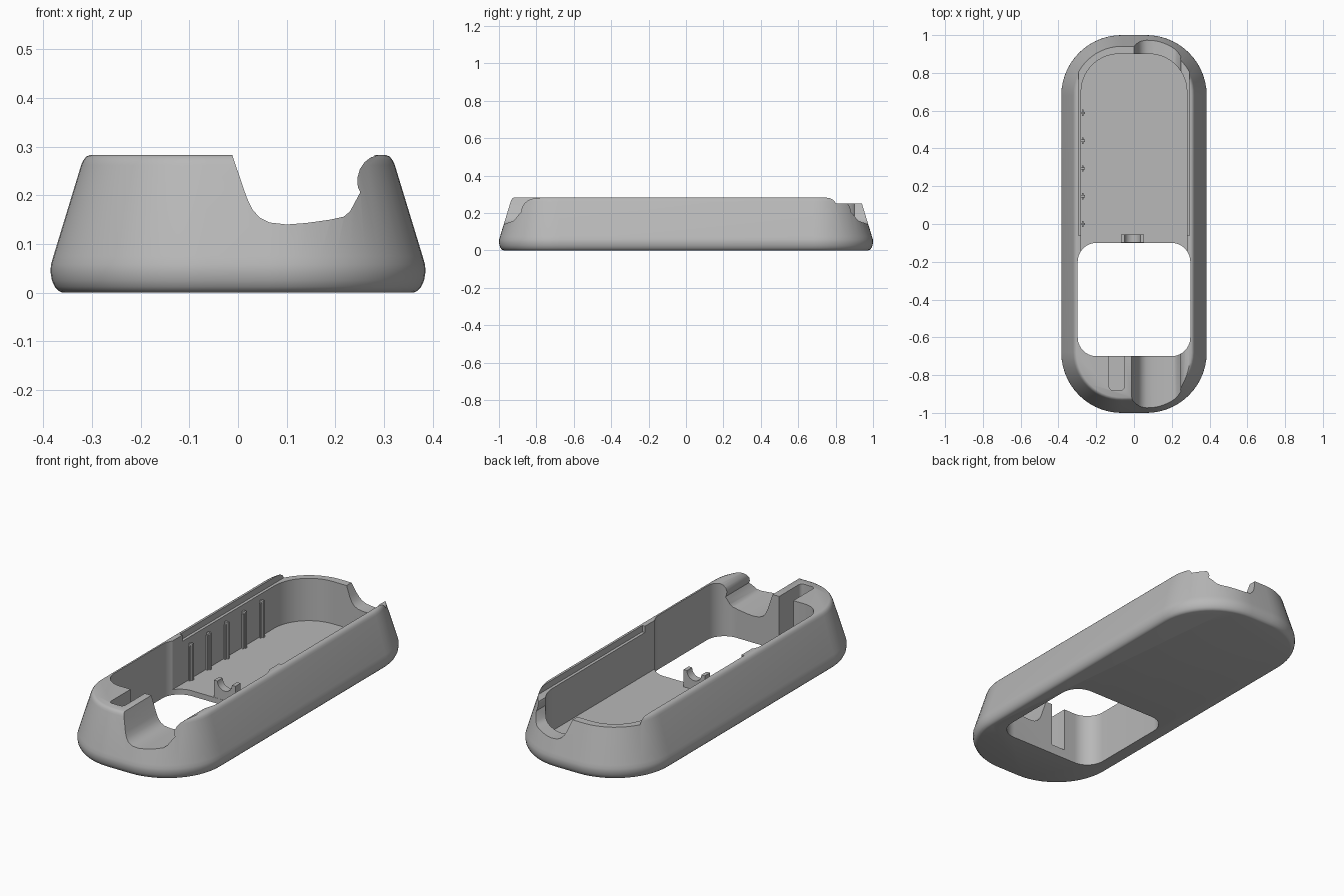
import bpy, bmesh
from math import radians, sin, cos, pi

cube = bpy.data.objects.get("Cube")
if cube:
    bpy.data.objects.remove(cube, do_unlink=True)

grey = bpy.data.materials.new("plain_grey")
grey.use_nodes = True
colour = (0.48, 0.48, 0.48, 1)
grey.diffuse_color = colour
grey.node_tree.nodes["Principled BSDF"].inputs["Base Color"].default_value = colour


def rounded_rect(x0, x1, y0, y1, r, steps=14):
    """Counter-clockwise outline with round corners."""
    corners = [(x1 - r, y1 - r), (x0 + r, y1 - r), (x0 + r, y0 + r), (x1 - r, y0 + r)]
    return [(cx + r * cos((k + i / steps) * pi / 2), cy + r * sin((k + i / steps) * pi / 2))
            for k, (cx, cy) in enumerate(corners) for i in range(steps + 1)]


def loft(name, rings):
    """Closed solid through rings that have equal point counts."""
    bm = bmesh.new()
    rows = [[bm.verts.new(p) for p in ring] for ring in rings]
    n = len(rows[0])
    for a, b in zip(rows, rows[1:]):
        for i in range(n):
            j = (i + 1) % n
            bm.faces.new((a[i], a[j], b[j], b[i]))
    bm.faces.new(rows[0][::-1])
    bm.faces.new(rows[-1])
    bmesh.ops.recalc_face_normals(bm, faces=bm.faces)
    mesh = bpy.data.meshes.new(name)
    bm.to_mesh(mesh)
    bm.free()
    mesh.materials.append(grey)
    ob = bpy.data.objects.new(name, mesh)
    bpy.context.collection.objects.link(ob)
    return ob


def prism_z(name, outline, z0, z1):
    return loft(name, [[(x, y, z) for x, y in outline] for z in (z0, z1)])


def prism_y(name, outline, y0, y1):
    return loft(name, [[(x, y, z) for x, z in outline] for y in (y0, y1)])


def box(name, x0, x1, y0, y1, z0, z1):
    return prism_z(name, [(x0, y0), (x1, y0), (x1, y1), (x0, y1)], z0, z1)


def cut(ob, cutter):
    cutter.hide_render = True
    mod = ob.modifiers.new("cut", "BOOLEAN")
    mod.operation = "DIFFERENCE"
    mod.solver = "EXACT"
    mod.object = cutter
    bpy.context.view_layer.update()
    deps = bpy.context.evaluated_depsgraph_get()
    mesh = bpy.data.meshes.new_from_object(ob.evaluated_get(deps))
    ob.modifiers.clear()
    ob.data = mesh
    bpy.data.objects.remove(cutter, do_unlink=True)


# Tapered tray body: height and inset of each ring
profile = [(0, .025), (.004, .016), (.012, .009), (.025, .003), (.043, 0), (.058, .001),
           (.075, .006), (.262, .063), (.271, .067), (.279, .073), (.283, .082)]
body = loft("tray_body", [
    [(x, y, z) for x, y in rounded_rect(d - .385, .385 - d, d - 1, 1 - d, .32 - d)]
    for z, d in profile])

# Rear compartment, through opening and lid recess
cut(body, prism_z("compartment_cutter", rounded_rect(-.28, .28, -.5, .9, .2), .028, 1))
cut(body, prism_z("opening_cutter", rounded_rect(-.298, .298, -.7, -.1, .1), -1, 1))
cut(body, box("recess_cutter", -.295, .295, -.06, 1.2, .25, 1))

# Cable channel with a rounded hook on its left side
channel = [(-.055, .4), (-.012, .283), (.018, .195), (.03, .17), (.045, .154), (.065, .144),
           (.1, .14), (.14, .143), (.19, .15), (.217, .156), (.23, .167), (.251, .206),
           (.246, .217), (.245, .235), (.25, .253), (.26, .268), (.273, .278), (.292, .2835),
           (.292, .4)]
cut(body, prism_y("front_channel_cutter", channel, -1.2, -.6))
cut(body, prism_y("rear_channel_cutter", channel, .7, 1.2))

# Upright slot in the front block
slot = rounded_rect(-.132, -.05, -.88, -.6, .02, 5)
cut(body, prism_z("slot_cutter", slot, .05, 1))
parts = [body]

# Ribs along the right wall, each a thin web with a cross bar
for i in range(5):
    y = i * .147
    parts.append(box(f"rib_web_{i + 1}", -.285, -.26, y - .006, y + .006, .02, .22))
    parts.append(box(f"rib_bar_{i + 1}", -.276, -.268, y - .017, y + .017, .02, .21))

# Cradle clip at the edge of the opening
arc = [(.042 * cos(pi * i / 10), .118 - .042 * sin(pi * i / 10)) for i in range(11)]
clip = [(-.062, .02), (.062, .02), (.062, .118)] + arc + [(-.062, .118)]
cradle = prism_y("cradle_clip", clip, -.099, -.056)
cradle.location.x = -.008
parts.append(cradle)

# Smooth curved surfaces, keep edges sharp
bpy.ops.object.select_all(action="DESELECT")
for ob in parts:
    ob.select_set(True)
bpy.context.view_layer.objects.active = body
bpy.ops.object.shade_smooth_by_angle(angle=radians(30))
